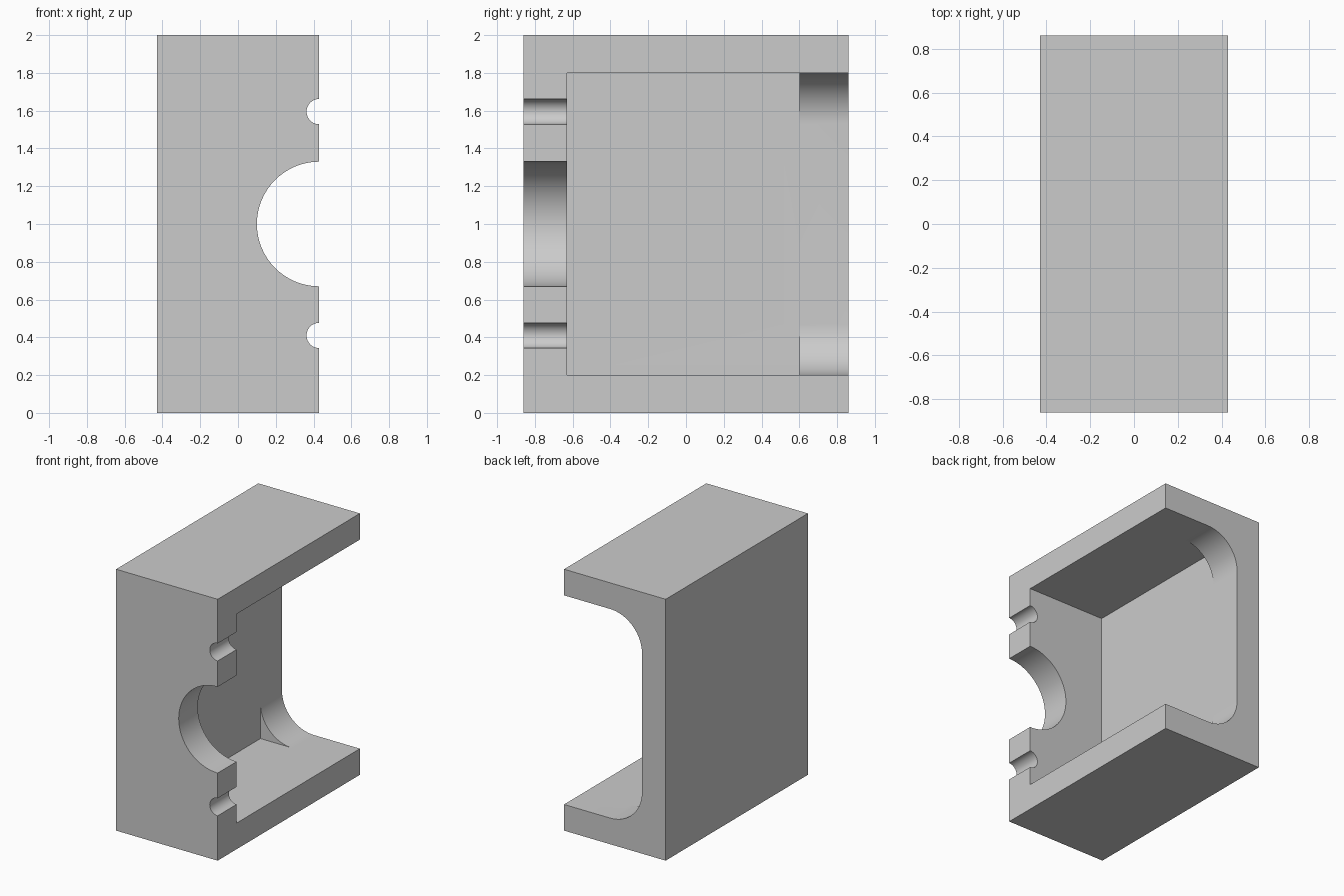
import bpy, bmesh
from math import sin, cos, pi

if "Cube" in bpy.data.objects:
    bpy.data.objects.remove(bpy.data.objects["Cube"], do_unlink=True)

W, D, H = 0.43, 0.86, 2.0              # half width, half depth, height
WALL_X, LOW, HIGH = -0.23, 0.2, 1.8    # inner faces of the shell
PLATE_Y, RIB_Y, R = -0.63, 0.6, 0.27   # front plate back, fillet start, fillet radius


def prism(name, profile, y0, y1):
    """Extrude an x-z profile from y0 to y1."""
    bm = bmesh.new()
    face = bm.faces.new([bm.verts.new((x, y0, z)) for x, z in profile])
    new = bmesh.ops.extrude_face_region(bm, geom=[face])["geom"]
    verts = [v for v in new if isinstance(v, bmesh.types.BMVert)]
    bmesh.ops.translate(bm, verts=verts, vec=(0, y1 - y0, 0))
    bmesh.ops.recalc_face_normals(bm, faces=bm.faces)
    mesh = bpy.data.meshes.new(name)
    bm.to_mesh(mesh)
    bm.free()
    obj = bpy.data.objects.new(name, mesh)
    bpy.context.collection.objects.link(obj)
    return obj


def arc(cx, cz, r, start, end, steps):
    angles = [start + (end - start) * i / steps for i in range(steps + 1)]
    return [(cx + r * cos(a), cz + r * sin(a)) for a in angles]


def rect(x0, x1, z0, z1):
    return [(x0, z0), (x1, z0), (x1, z1), (x0, z1)]


def cut(body, cutter):
    cutter.hide_render = True
    mod = body.modifiers.new("cut", "BOOLEAN")
    mod.operation, mod.solver, mod.object = "DIFFERENCE", "EXACT", cutter
    bpy.ops.object.select_all(action="DESELECT")
    body.select_set(True)
    bpy.context.view_layer.objects.active = body
    bpy.ops.object.modifier_apply(modifier=mod.name)
    bpy.data.objects.remove(cutter, do_unlink=True)


# Outer block
body = prism("housing_half", rect(-W, W, 0, H), -D, D)

# Main cavity, open to the side
cut(body, prism("cavity_cutter", rect(WALL_X, 1, LOW, HIGH), PLATE_Y, RIB_Y))

# Rear opening with rounded inner corners
opening = [(1, LOW), (1, HIGH)]
opening += arc(WALL_X + R, HIGH - R, R, pi / 2, pi, 20)
opening += arc(WALL_X + R, LOW + R, R, pi, 1.5 * pi, 20)
cut(body, prism("opening_cutter", opening, RIB_Y - 0.1, 1))

# Bore and two bolt grooves through the front plate
for z, r in ((1.0, 0.33), (1.595, 0.067), (0.41, 0.067)):
    circle = arc(W, z, r, 0, 2 * pi, 64)[:-1]
    cut(body, prism("hole_cutter", circle, -1, PLATE_Y + 0.1))

# Single grey finish
grey = bpy.data.materials.new("light_grey")
grey.use_nodes = True
colour = (0.6, 0.6, 0.6, 1)
grey.diffuse_color = colour
grey.node_tree.nodes["Principled BSDF"].inputs["Base Color"].default_value = colour
body.data.materials.clear()
body.data.materials.append(grey)
for p in body.data.polygons:
    p.material_index = 0

bpy.ops.object.shade_smooth_by_angle(angle=pi / 6)
